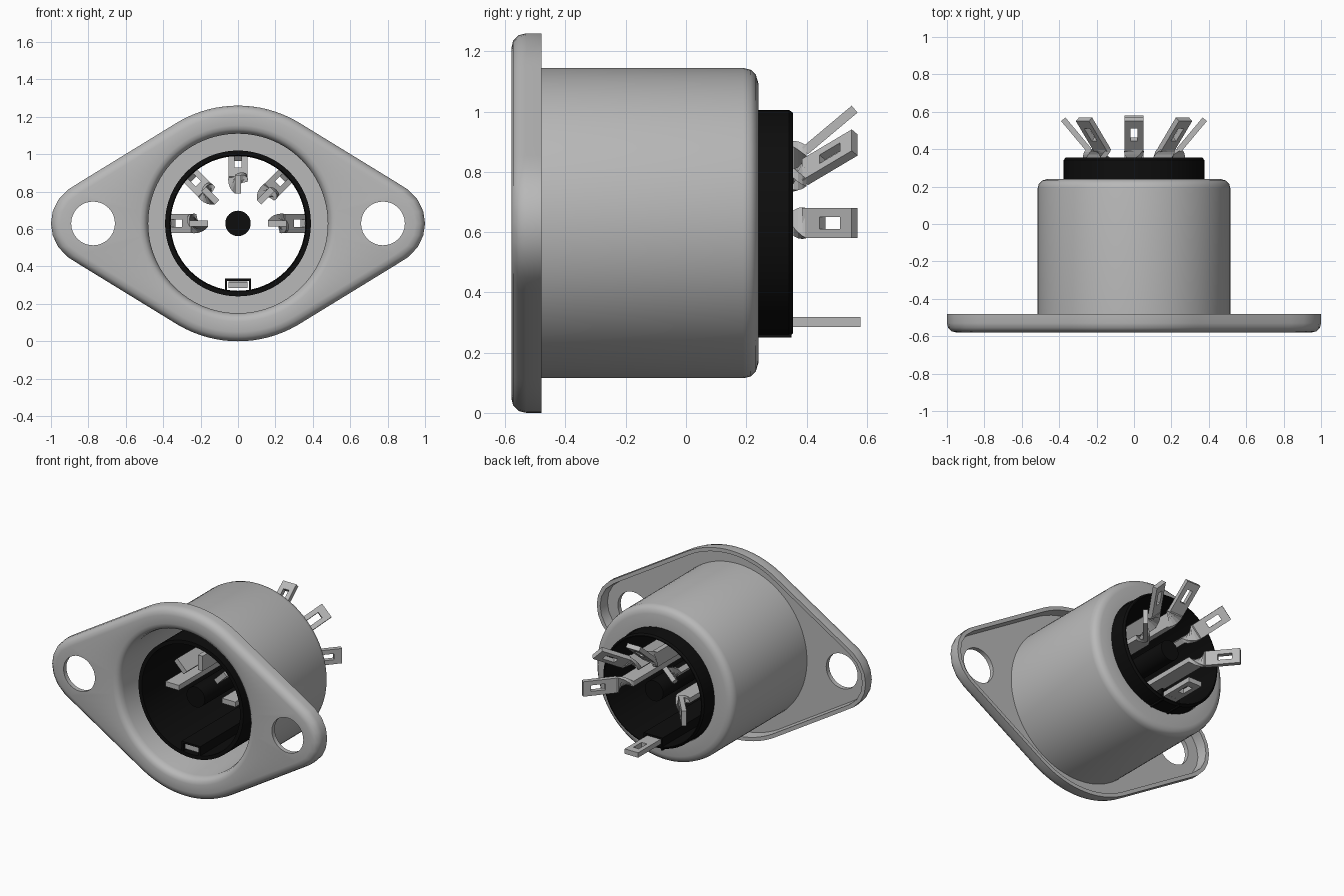
import bpy, bmesh
from math import sin, cos, pi, radians, asin, atan2, sqrt
from mathutils import Vector, Matrix

cube = bpy.data.objects.get("Cube")
if cube:
    bpy.data.objects.remove(cube, do_unlink=True)

CZ = 0.63      # height of the socket axis
N = 96         # steps round the axis


def material(name, rgb, rough):
    m = bpy.data.materials.new(name)
    m.use_nodes = True
    m.diffuse_color = (*rgb, 1)
    node = m.node_tree.nodes["Principled BSDF"]
    node.inputs["Base Color"].default_value = (*rgb, 1)
    node.inputs["Roughness"].default_value = rough
    return m


GREY = material("grey_metal", (0.48, 0.48, 0.48), 0.5)
BLACK = material("black_plastic", (0.004, 0.004, 0.004), 0.6)


def make(name, bm, mat, smooth=True):
    bmesh.ops.recalc_face_normals(bm, faces=bm.faces)
    mesh = bpy.data.meshes.new(name)
    bm.to_mesh(mesh)
    bm.free()
    ob = bpy.data.objects.new(name, mesh)
    bpy.context.collection.objects.link(ob)
    mesh.materials.append(mat)
    if smooth:
        shade(ob)
    return ob


def shade(ob):
    bpy.ops.object.select_all(action='DESELECT')
    ob.select_set(True)
    bpy.context.view_layer.objects.active = ob
    bpy.ops.object.shade_smooth_by_angle(angle=radians(35))


def loft(bm, rings, closed=False):
    """Join rings of points; closed joins last to first, else both ends are capped."""
    loops = [[bm.verts.new(p) for p in ring] for ring in rings]
    n = len(loops[0])
    pairs = list(zip(loops, loops[1:]))
    if closed:
        pairs.append((loops[-1], loops[0]))
    else:
        bm.faces.new(loops[0])
        bm.faces.new(loops[-1])
    for a, b in pairs:
        for i in range(n):
            j = (i + 1) % n
            bm.faces.new((a[i], a[j], b[j], b[i]))


def circle(r, y, n=N):
    return [(r * cos(2 * pi * i / n), y, CZ + r * sin(2 * pi * i / n)) for i in range(n)]


def outline(inset, y):
    """Lozenge round one big and two small circles."""
    big, small, off = CZ - inset, 0.225 - inset, 0.775
    a = asin((big - small) / off)
    end = atan2(small * cos(a), off + small * sin(a))
    pts = []
    for i in range(N):
        t = 2 * pi * i / N
        q = atan2(abs(sin(t)), abs(cos(t)))
        if q >= pi / 2 - a:
            r = big
        elif q > end:
            r = big / (sin(a) * cos(q) + cos(a) * sin(q))
        else:
            r = off * cos(q) + sqrt(max(0, small ** 2 - (off * sin(q)) ** 2))
        pts.append((r * cos(t), y, CZ + r * sin(t)))
    return pts


def box(bm, lo, hi):
    m = Matrix.Translation((Vector(lo) + Vector(hi)) / 2) @ Matrix.Diagonal((*(Vector(hi) - Vector(lo)), 1))
    bmesh.ops.create_cube(bm, size=1, matrix=m)


# Metal housing: dished flange and cup in one skin
rim = [(0.03, -0.55), (0.025, -0.48), (0, -0.48), (0, -0.53), (0.006, -0.555),
       (0.025, -0.574), (0.05, -0.58)]
cup = [(0.525, -0.58), (0.505, -0.575), (0.488, -0.56), (0.48, -0.53), (0.48, 0.21),
       (0.38, 0.21), (0.38, 0.24), (0.465, 0.24), (0.492, 0.232), (0.509, 0.215),
       (0.515, 0.19), (0.515, -0.55)]
bm = bmesh.new()
loft(bm, [outline(d, y) for d, y in rim] + [circle(r, y) for r, y in cup], closed=True)
housing = make("metal_housing", bm, GREY, smooth=False)

# Screw holes
bm = bmesh.new()
for x in (-0.775, 0.775):
    loft(bm, [[(x + 0.117 * cos(2 * pi * i / 32), y, CZ + 0.117 * sin(2 * pi * i / 32))
               for i in range(32)] for y in (-0.7, -0.4)])
cutter = make("screw_hole_cutter", bm, GREY, smooth=False)
cutter.hide_render = True
mod = housing.modifiers.new("screw_holes", 'BOOLEAN')
mod.operation = 'DIFFERENCE'
mod.solver = 'EXACT'
mod.object = cutter
bpy.context.view_layer.objects.active = housing
bpy.ops.object.modifier_apply(modifier=mod.name)
bpy.data.objects.remove(cutter, do_unlink=True)
shade(housing)

# Insulating sleeve, open at both ends
sleeve = [(0.39, -0.5), (0.39, 0.2), (0.376, 0.2), (0.376, 0.342), (0.366, 0.355),
          (0.36, 0.355), (0.365, -0.5)]
bm = bmesh.new()
loft(bm, [circle(r, y, 64) for r, y in sleeve], closed=True)
make("insulator_sleeve", bm, BLACK)

# Centre post
bm = bmesh.new()
loft(bm, [circle(0.068, y, 32) for y in (-0.45, 0.34)])
make("centre_post", bm, BLACK)

# Key channel at the bottom of the sleeve
bm = bmesh.new()
for x in (-0.064, 0.064):
    box(bm, (x - 0.006, -0.5, 0.25), (x + 0.006, 0.35, 0.335))
box(bm, (-0.07, -0.5, 0.323), (0.07, 0.35, 0.335))
make("key_channel", bm, BLACK, smooth=False)


def eyelet(bm, place, length, half=0.05, thick=0.03):
    """Solder tab along local y with a rectangular window."""
    bar, t = 0.03, thick / 2
    before = set(bm.verts)
    outer = [(-half, 0), (half, 0), (half, length), (-half, length)]
    w = half - bar
    inner = [(-w, length * 0.35), (w, length * 0.35), (w, length - 0.05), (-w, length - 0.05)]
    loft(bm, [[(x, y, z) for x, y in ring] for ring, z in
              ((outer, -t), (outer, t), (inner, t), (inner, -t))], closed=True)
    new = [v for v in bm.verts if v not in before]
    bmesh.ops.transform(bm, matrix=place, verts=new)


# Five contacts: blade, twisted neck and tab bent outwards
for k, name in enumerate(("left", "upper_left", "top", "upper_right", "right")):
    bm = bmesh.new()
    steps = [(-0.4, 0.21, 0)] + [(0.33 + 0.014 * i, 0.21 + 0.006 * i, 18 * i) for i in range(6)]
    rings = []
    for y, r, deg in steps:
        turn = Matrix.Rotation(radians(deg), 3, 'Y')
        rings.append([turn @ Vector((x, 0, z)) + Vector((0, y, r)) for x, z in
                      ((-0.017, -0.05), (0.017, -0.05), (0.017, 0.05), (-0.017, 0.05))])
    loft(bm, rings)
    eyelet(bm, Matrix.Translation((0, 0.395, 0.24)) @ Matrix.Rotation(radians(40), 4, 'X'), 0.215)
    spin = Matrix.Translation((0, 0, CZ)) @ Matrix.Rotation(radians(90 - 45 * k), 4, 'Y')
    bmesh.ops.transform(bm, matrix=spin, verts=bm.verts)
    make(name + "_contact", bm, GREY, smooth=False)

# Straight earth contact in the key channel
bm = bmesh.new()
box(bm, (-0.05, -0.49, 0.285), (0.05, 0.37, 0.318))
eyelet(bm, Matrix.Translation((0, 0.37, 0.302)), 0.21, thick=0.033)
make("earth_contact", bm, GREY, smooth=False)
